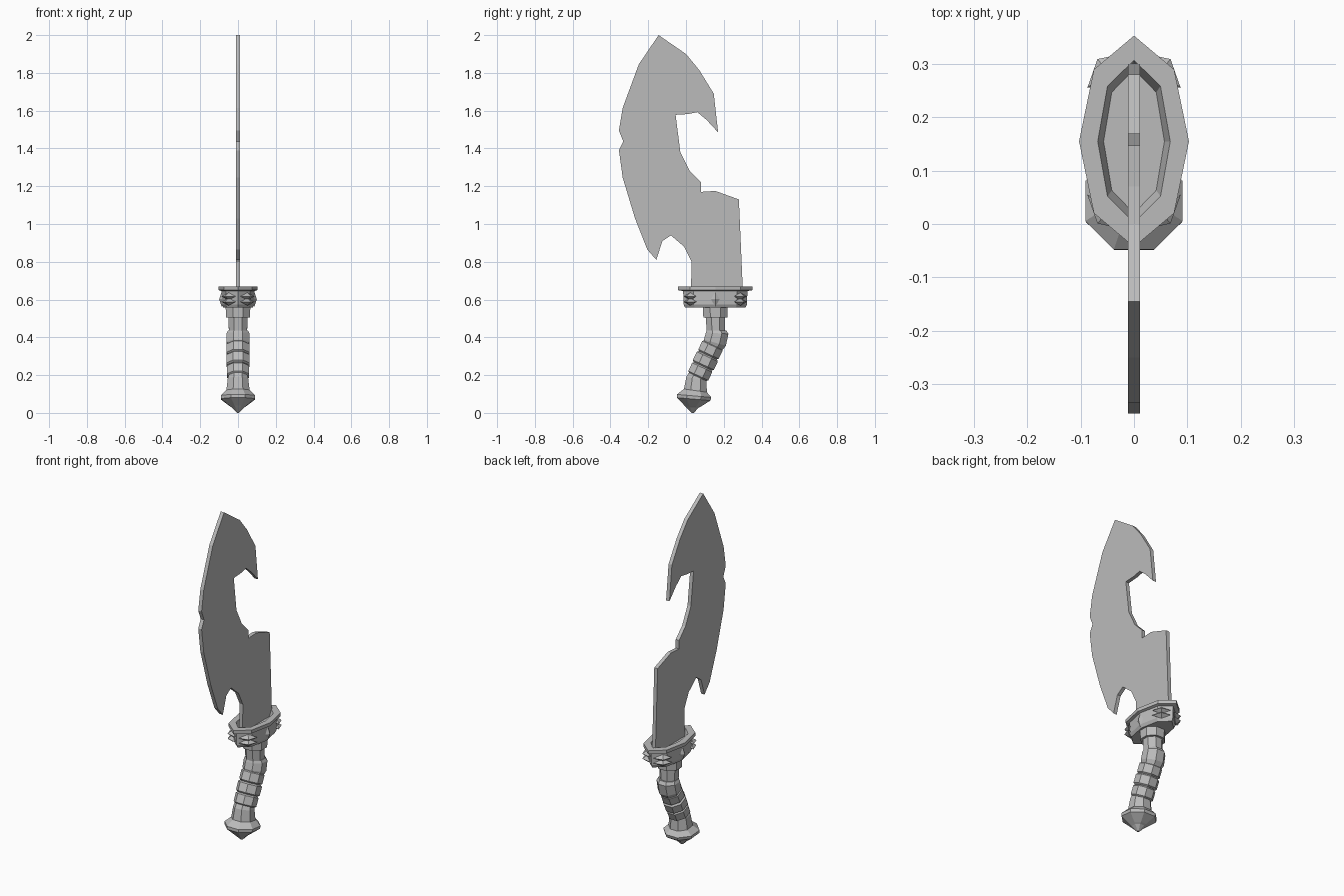
import bpy, bmesh
from math import sin, cos, pi, radians
from mathutils import Vector, Matrix

cube = bpy.data.objects.get("Cube")
if cube:
    bpy.data.objects.remove(cube, do_unlink=True)

steel = bpy.data.materials.new("plain grey steel")
steel.use_nodes = True
GREY = (0.5, 0.5, 0.5, 1)
steel.diffuse_color = GREY
steel.node_tree.nodes["Principled BSDF"].inputs["Base Color"].default_value = GREY


def finish(bm, name, fix_normals=True):
    if fix_normals:
        bmesh.ops.recalc_face_normals(bm, faces=bm.faces[:])
    mesh = bpy.data.meshes.new(name)
    bm.to_mesh(mesh)
    bm.free()
    mesh.materials.append(steel)
    obj = bpy.data.objects.new(name, mesh)
    bpy.context.collection.objects.link(obj)
    return obj


def loft(name, rings):
    """Skin a stack of equal-sized point loops and cap both ends."""
    bm = bmesh.new()
    loops = [[bm.verts.new(p) for p in ring] for ring in rings]
    n = len(loops[0])
    for a, b in zip(loops, loops[1:]):
        for i in range(n):
            j = (i + 1) % n
            bm.faces.new((a[i], a[j], b[j], b[i]))
    bm.faces.new(loops[0])
    bm.faces.new(loops[-1])
    return finish(bm, name)


# Blade: half a hooked outline with a bevelled edge, mirrored through x
outline = [
    (-.145, 2.0), (0, 1.9), (.07, 1.815), (.147, 1.69), (.17, 1.485),
    (.11, 1.55), (.06, 1.592), (.01, 1.582), (-.055, 1.578), (-.03, 1.38),
    (.02, 1.28), (.08, 1.22), (.08, 1.17), (.155, 1.175), (.28, 1.13),
    (.303, .6), (.025, .6), (.03, .8), (-.01, .88), (-.08, .94),
    (-.125, .91), (-.157, .81), (-.205, .865), (-.27, 1.03), (-.335, 1.245),
    (-.355, 1.39), (-.332, 1.437), (-.355, 1.495), (-.335, 1.615), (-.25, 1.845),
]
bm = bmesh.new()
rim = [bm.verts.new((0, y, z)) for y, z in outline]
face = bm.faces.new(rim)
bmesh.ops.inset_region(bm, faces=[face], thickness=.022,
                       use_boundary=True, use_even_offset=True)
edge_verts = set(rim)
for v in bm.verts:
    if v not in edge_verts:
        v.co.x = -.011
blade = finish(bm, "blade", fix_normals=False)
mirror = blade.modifiers.new("Mirror", 'MIRROR')
mirror.use_axis[0] = True

# Guard: pointed oval collar with an overhanging rim and a recessed top
GUARD_Y = .155


def oval(sx, sy, z):
    unit = [(0, 1), (.73, .68), (1, 0), (.73, -.68),
            (0, -1), (-.73, -.68), (-1, 0), (-.73, .68)]
    return [(sx * x, GUARD_Y + sy * y, z) for x, y in unit]


loft("guard", [
    oval(.078, .16, .557), oval(.088, .168, .575), oval(.088, .17, .645),
    oval(.103, .198, .65), oval(.103, .198, .67),
    oval(.068, .152, .67), oval(.057, .135, .635),
])


# Guard studs: faceted diamonds on the two sides and four corners
def stud(name, centre, tangent, length, height, depth):
    t = Vector(tangent).normalized()
    up = Vector((0, 0, 1))
    out = t.cross(up)
    bm = bmesh.new()
    ends = [(t, length), (up, height), (out, depth)]
    points = [Vector(centre) + d * s * k for d, s in ends for k in (1, -1)]
    for p in points:
        bm.verts.new(p)
    bmesh.ops.convex_hull(bm, input=bm.verts[:])
    finish(bm, name)


for side, label in ((1, "left"), (-1, "right")):
    stud(label + "_side_stud", (side * .086, GUARD_Y, .602), (0, 1, 0),
         .023, .04, .014)
    for end, place in ((-1, "front"), (1, "back")):
        for z, level in ((.617, "upper"), (.588, "lower")):
            stud(f"{label}_{place}_{level}_stud",
                 (side * .05, GUARD_Y + end * .133, z),
                 (side * .75, -end * .66, 0), .05, .02, .028)


# Grip and pommel: eight-sided rings swept down a bent centre line
def ring(y, z, tilt, r):
    t = radians(tilt)
    pts = []
    for i in range(8):
        a = pi / 8 + i * pi / 4
        u, v = r * 1.04 * cos(a), r * 1.04 * sin(a)
        pts.append((u, y + v * cos(t), z - v * sin(t)))
    return pts


loft("upper_collar", [ring(.155, .56, 0, .068), ring(.155, .505, 0, .066)])
loft("grip_neck", [ring(.155, .51, 0, .053), ring(.158, .42, 8, .05)])
loft("grip_knuckle", [ring(.162, .437, 0, .054), ring(.165, .422, 4, .062),
                      ring(.153, .372, 16, .063), ring(.143, .352, 22, .055)])

# Three wrapped bands along the slanted part of the grip
top, bottom = Vector((.143, .362)), Vector((.062, .19))
for i in range(3):
    a = top.lerp(bottom, i / 3)
    b = top.lerp(bottom, (i + 1) / 3)
    r = (.062, .064, .061)[i]
    loft(f"grip_band_{i + 1}", [
        ring(*a, 25, r - .009), ring(*a.lerp(b, .12), 25, r),
        ring(*a.lerp(b, .88), 25, r), ring(*b, 25, r - .009)])

loft("pommel", [
    ring(.062, .2, 20, .05), ring(.055, .18, 12, .056), ring(.05, .118, 8, .064),
    ring(.043, .09, 5, .095), ring(.04, .073, 5, .093), ring(.036, .036, 3, .045),
    ring(.035, .028, 0, .034), ring(.035, 0, 0, .006)])
